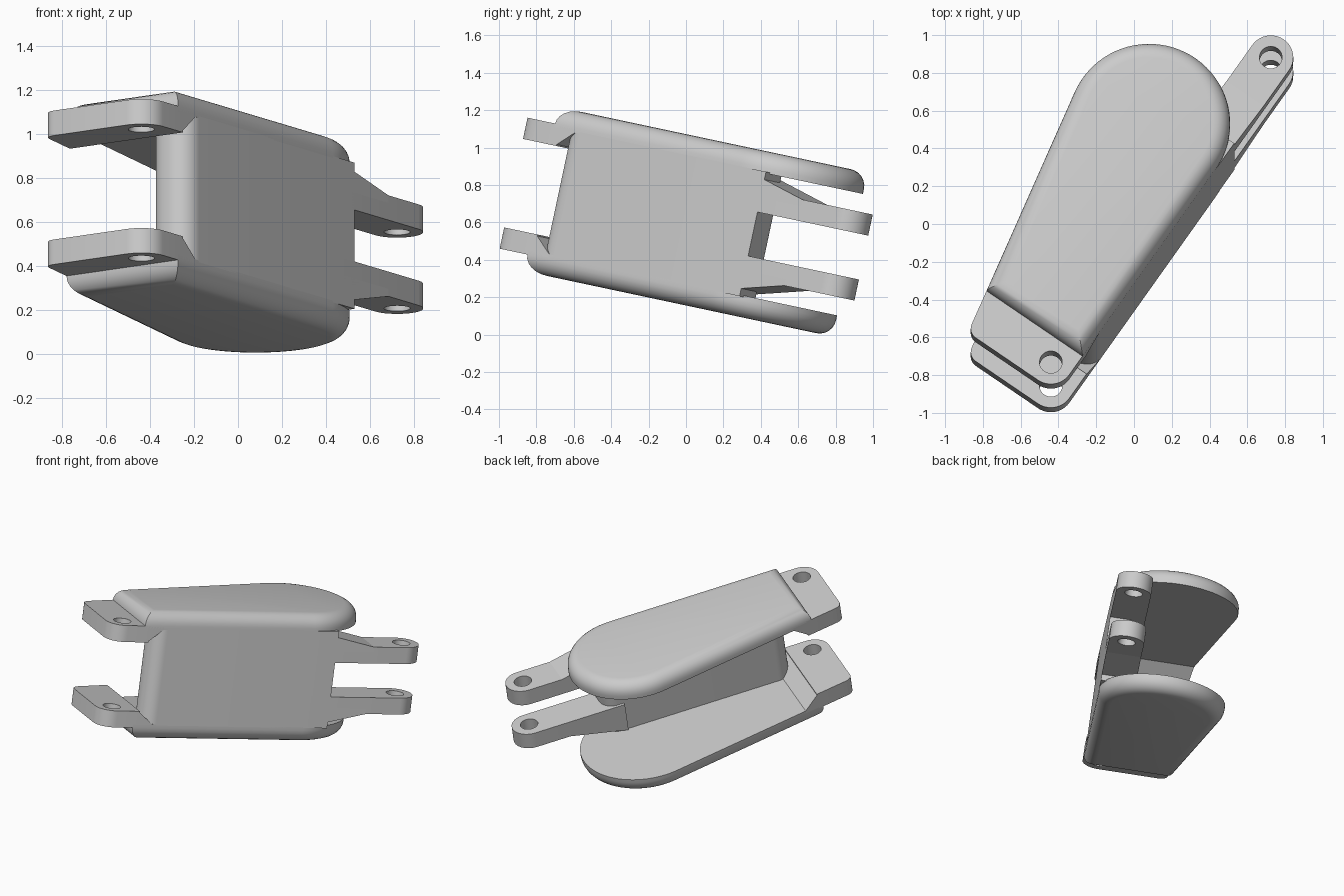
import bpy, bmesh, math
from mathutils import Matrix

cube = bpy.data.objects.get("Cube")
if cube:
    bpy.data.objects.remove(cube)

grey = bpy.data.materials.new("light_grey")
grey.use_nodes = True
GREY = (0.6, 0.6, 0.6, 1)
grey.diffuse_color = GREY
grey.node_tree.nodes["Principled BSDF"].inputs["Base Color"].default_value = GREY

# Link frame: x along the pin line from the front pin, y across, z between the plates
FRAME = (Matrix.Rotation(math.radians(-12), 4, 'X')
         @ Matrix.Translation((-0.44, -0.951, 0.6))
         @ Matrix.Rotation(math.radians(55.2), 4, 'Z'))
R = 0.119           # ear radius
SPAN = 2.04         # pin to pin
HOLE = 0.06


def arc(cx, cy, r, a0, a1, n=12):
    angles = [math.radians(a0 + (a1 - a0) * i / n) for i in range(n + 1)]
    return [(cx + r * math.cos(a), cy + r * math.sin(a)) for a in angles]


def left_edge(s):
    return 0.7315 - 0.2016 * (1.272 - s)


def prism(name, outline, low, high, side=1, hole=None, round_top=0):
    """Extrude an outline; low and high give the heights along the link."""
    bm = bmesh.new()

    def ring(points):
        vs = [bm.verts.new((x, y, 0)) for x, y in points]
        return vs, [bm.edges.new((a, b)) for a, b in zip(vs, vs[1:] + vs[:1])]

    verts, edges = ring(outline)
    if hole:
        edges += ring(arc(*hole, HOLE, 0, 348, 29))[1]
        bmesh.ops.triangle_fill(bm, edges=edges, use_beauty=True)
    else:
        bm.faces.new(verts)
    base = list(bm.verts)
    top = bmesh.ops.extrude_face_region(bm, geom=bm.faces[:])["geom"]
    for v in base:
        v.co.z = low(v.co.x) if callable(low) else low
    top_faces = [f for f in top if isinstance(f, bmesh.types.BMFace)]
    for v in [g for g in top if isinstance(g, bmesh.types.BMVert)]:
        v.co.z = high(v.co.x) if callable(high) else high
    if round_top:
        bmesh.ops.bevel(bm, geom=list(top_faces[0].edges), offset=round_top,
                        segments=6, profile=0.5, affect='EDGES', clamp_overlap=False)
    for v in bm.verts:
        v.co.z *= side
    bm.transform(FRAME)
    bmesh.ops.recalc_face_normals(bm, faces=bm.faces[:])
    mesh = bpy.data.meshes.new(name)
    bm.to_mesh(mesh)
    bm.free()
    mesh.materials.append(grey)
    obj = bpy.data.objects.new(name, mesh)
    bpy.context.collection.objects.link(obj)
    bpy.ops.object.select_all(action='DESELECT')
    obj.select_set(True)
    bpy.context.view_layer.objects.active = obj
    bpy.ops.object.shade_smooth_by_angle(angle=math.radians(30))


# Upright web joining the two plates, rounded at both ends
web = (arc(0.29, -0.019, 0.1, 180, 270) + [(1.53, -R)]
       + arc(1.43, 0.0, 0.1, 0, 90) + arc(0.29, 0.0, 0.1, 90, 180))
prism("web", web, -0.34, 0.34)

FRONT = 0.122
plate = ([(FRONT, -R), (1.357, -R)] + arc(1.357, 0.31, 0.429, -85, 101.4, 40)
         + [(FRONT, left_edge(FRONT))])
front_ear = (arc(0, 0, R, 180, 270) + [(0.16, -R), (0.16, left_edge(0.16))]
             + arc(-R + 0.06, left_edge(-0.06) - 0.06, 0.06, 100, 180, 6))
RAMP = (0.15, 0.26)
front_ramp = [(RAMP[0], -R), (RAMP[1], -R),
              (RAMP[1], left_edge(RAMP[1])), (RAMP[0], left_edge(RAMP[0]))]
back_ear = [(1.39, -R)] + arc(SPAN, 0, R, -90, 90, 20) + [(1.39, R)]
back_ramp = [(1.39, -R), (1.8, -R), (1.8, R), (1.39, R)]

for side, label in ((1, "upper"), (-1, "lower")):
    # Teardrop side plate with a rounded outer rim
    prism(label + "_plate", plate, 0.332, 0.448, side, round_top=0.09)
    # Front ear, stepped inwards, and the slope that meets the plate
    prism(label + "_front_ear", front_ear, 0.242, 0.358, side, hole=(0, 0))
    prism(label + "_front_ramp", front_ramp,
          lambda s: 0.242 + 0.09 * (s - RAMP[0]) / (RAMP[1] - RAMP[0]), 0.35, side)
    # Back ear between the plates, and its tapered root
    prism(label + "_back_ear", back_ear, 0.12, 0.235, side, hole=(SPAN, 0))
    prism(label + "_back_ramp", back_ramp, 0.2,
          lambda s: 0.235 + 0.095 * (1.8 - s) / 0.41, side)
